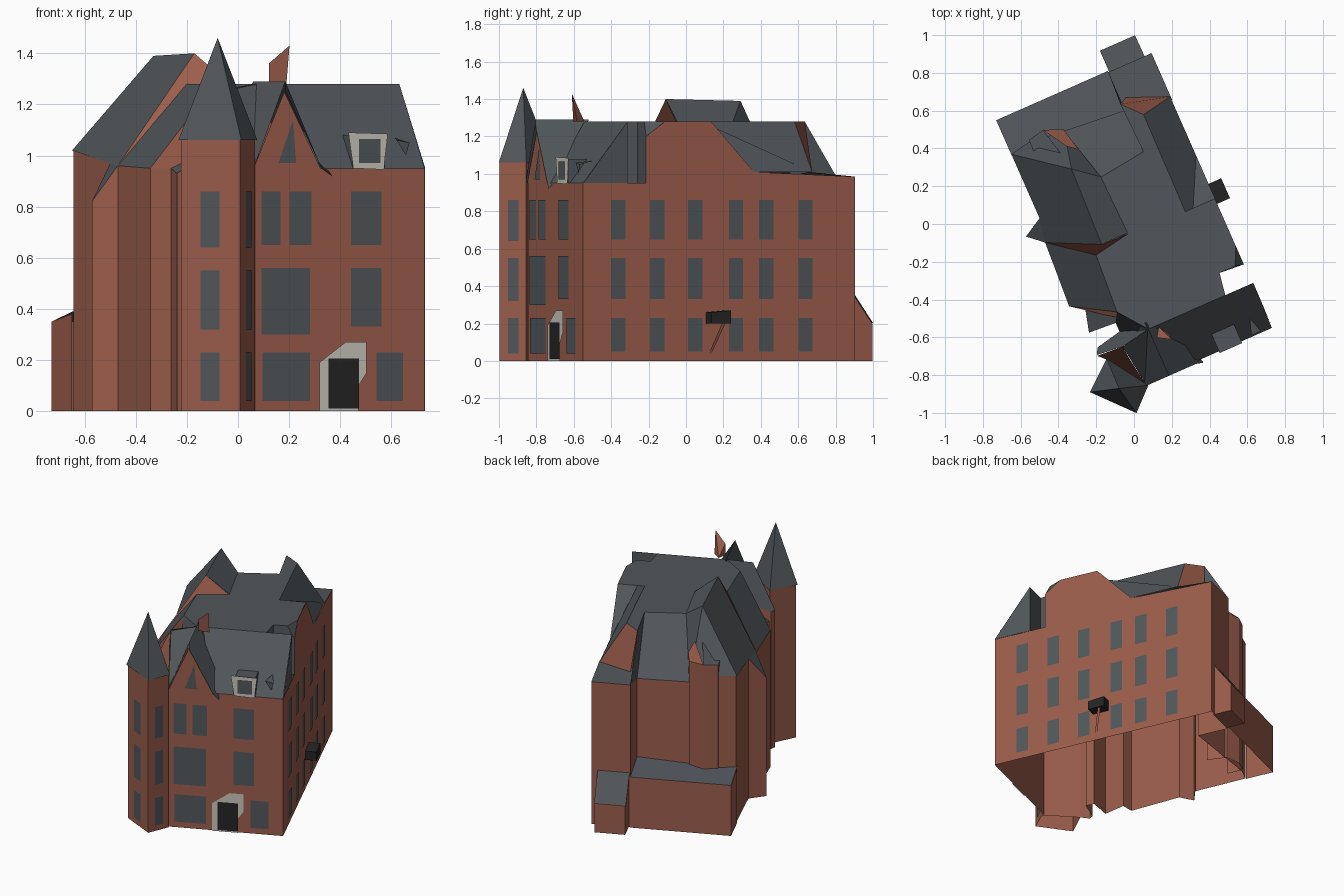
import bpy
import bmesh
from mathutils import Matrix, Vector
from math import radians

cube = bpy.data.objects.get("Cube")
if cube:
    bpy.data.objects.remove(cube)

# The house is built square to its own axes, then turned in plan
TURN = Matrix.Rotation(radians(23.8), 4, 'Z')


def material(name, rgb):
    m = bpy.data.materials.new(name)
    m.use_nodes = True
    col = (*rgb, 1)
    m.diffuse_color = col
    bsdf = m.node_tree.nodes["Principled BSDF"]
    bsdf.inputs["Base Color"].default_value = col
    bsdf.inputs["Roughness"].default_value = 0.9
    return m


BRICK = material("red brick", (.325, .109, .071))
SLATE = material("grey slate", (.083, .094, .103))
STONE = material("pale stone", (.58, .55, .49))
BLACK = material("black", (.018, .018, .019))


def mesh(name, verts, faces, mat, up=False):
    bm = bmesh.new()
    vs = [bm.verts.new(v) for v in verts]
    for f in faces:
        bm.faces.new([vs[i] for i in f])
    bm.normal_update()
    if up:
        for f in bm.faces:
            if f.normal.z < 0:
                f.normal_flip()
    bm.transform(TURN)
    me = bpy.data.meshes.new(name)
    bm.to_mesh(me)
    bm.free()
    me.materials.append(mat)
    ob = bpy.data.objects.new(name, me)
    bpy.context.collection.objects.link(ob)
    return ob


def panel(name, mat, *pts, up=True):
    return mesh(name, pts, [range(len(pts))], mat, up)


def walls(name, path, closed=False):
    # path of (x, y, top), walked clockwise in plan
    verts, faces, n = [], [], len(path)
    for x, y, z in path:
        verts += [(x, y, 0), (x, y, z)]
    for i in range(n if closed else n - 1):
        j = (i + 1) % n
        faces.append((2 * j, 2 * i, 2 * i + 1, 2 * j + 1))
    return mesh(name, verts, faces, BRICK)


def block(name, mat, x0, x1, y0, y1, z0, front_top, back_top):
    v = [(x, y, z) for y, top in ((y0, front_top), (y1, back_top))
         for x, z in ((x0, z0), (x1, z0), (x1, top), (x0, top))]
    f = [(0, 1, 2, 3), (5, 4, 7, 6), (4, 0, 3, 7), (1, 5, 6, 2), (3, 2, 6, 7), (4, 5, 1, 0)]
    return mesh(name, v, f, mat)


def plate(name, mat, a, b, t0, t1, z0, z1, gap=.004):
    # flat pane on the wall running from a to b
    a, b = Vector(a), Vector(b)
    d = (b - a).normalized()
    off = Vector((-d.y, d.x)) * gap
    p, q = a.lerp(b, t0) + off, a.lerp(b, t1) + off
    return panel(name, mat, (*q, z0), (*p, z0), (*p, z1), (*q, z1), up=False)


EAVE, TOP = .95, 1.28
FR, FL, BR = (.446, -.798), (-.286, -.798), (.45, .79)

# Outer walls: front, left side with its bays, and back
walls("outer_walls", [
    (*FR, EAVE), (*FL, EAVE), (-.42, -.6, EAVE), (-.46, -.55, EAVE), (-.44, -.52, EAVE),
    (-.3, -.5, 1.02), (-.3, -.44, 1.02), (-.45, -.43, .93), (-.41, -.28, EAVE), (-.49, -.26, EAVE),
    (-.47, .1, .96), (-.55, .17, .82), (-.445, .23, .97), (-.44, .6, 1.02),
    (-.34, .62, 1.02), (-.14, .6, .95), (.2, .57, .93), (.2, .79, .985), (*BR, .985)])

# Right wall with its raised gable
profile = [(-.798, 0), (.79, 0), (.79, .985), (.2, 1.01), (-.05, TOP), (-.32, TOP),
           (-.43, 1.2), (-.43, EAVE), (-.798, EAVE)]
panel("right_wall", BRICK, *[(.447, y, z) for y, z in profile], up=False)

# Corner tower and spire
tower = [(-.285, -.81), (-.394, -.915), (-.563, -.722), (-.42, -.6)]
walls("tower_walls", [(x, y, 1.06) for x, y in tower], closed=True)
cx, cy = -.424, -.764
ring = [(cx + (x - cx) * 1.07, cy + (y - cy) * 1.04, 1.06) for x, y in tower]
mesh("tower_spire", ring + [(cx, cy, 1.46)], [(1, 0, 4), (2, 1, 4), (3, 2, 4), (0, 3, 4)], SLATE)

# Flat roof deck, open beside the front roof
panel("roof_deck", SLATE, *[(x, y, TOP) for x, y in (
    (-.155, -.54), (.29, -.54), (.31, -.42), (.4, -.42), (.446, -.32), (.446, -.05), (.275, -.05),
    (.28, .51), (.19, .61), (.2, .33), (-.12, .29), (-.2, -.03), (-.25, -.07), (-.27, -.39))])
panel("gable_shoulder", SLATE, (.4, -.42, TOP), (.446, -.43, 1.2), (.446, -.32, TOP))
panel("deck_side", SLATE, (.29, -.54, TOP), (.31, -.42, TOP), (.31, -.42, EAVE), (.29, -.54, EAVE))
panel("deck_return", SLATE, (.31, -.42, TOP), (.4, -.42, TOP), (.446, -.43, 1.2),
      (.446, -.43, EAVE), (.31, -.42, EAVE))

# Front mansard roof
panel("front_roof", SLATE, (*FR, EAVE), (.0, -.798, EAVE), (-.12, -.54, TOP), (.452, -.54, TOP))
panel("front_roof_end", SLATE, (.449, -.798, EAVE), (.449, -.54, EAVE), (.452, -.54, TOP), up=False)
panel("front_roof_back", SLATE, (.449, -.54, EAVE), (.29, -.54, EAVE), (.29, -.54, TOP),
      (.452, -.54, TOP), up=False)

# Front gable with its two roof slopes and triangular pane
panel("front_gable", BRICK, (-.286, -.8, EAVE), (.0, -.8, EAVE), (-.155, -.8, 1.25), up=False)
panel("gable_roof_left", SLATE, (-.29, -.81, .95), (-.155, -.81, 1.29), (-.155, -.5, 1.29),
      (-.28, -.55, 1.1))
panel("gable_roof_right", SLATE, (.04, -.82, .92), (-.0, -.81, .95), (-.155, -.81, 1.25),
      (-.155, -.81, 1.29), (-.155, -.5, 1.29), (.01, -.68, 1.05))
panel("gable_window", SLATE, (-.182, -.805, .97), (-.106, -.805, .97), (-.12, -.805, 1.14), up=False)

# Right slope and valley
panel("right_roof", SLATE, (.447, .2, 1.01), (.447, .54, 1.01), (.28, .51, TOP), (.275, -.05, TOP),
      (.32, -.05, TOP))
panel("right_valley", SLATE, (.447, -.05, TOP), (.447, .2, 1.01), (.32, -.05, TOP))
panel("back_terrace", SLATE, (.45, .52, 1.01), (*BR, .985), (.2, .79, .985), (.2, .58, 1.0))
panel("back_gable", BRICK, (.447, .54, 1.01), (.28, .51, TOP), (.19, .61, TOP), (.23, .63, 1.0))

# Tall left ridge
RB, RF = (-.185, .4, 1.39), (-.2, -.03, 1.4)
panel("ridge_left_slope", SLATE, (-.445, .6, 1.02), (-.445, .23, .97), (-.47, .1, .96), RF, RB)
panel("ridge_right_slope", SLATE, RB, RF, (-.05, -.03, TOP), (-.06, .3, TOP))
panel("ridge_gable", BRICK, (-.47, .1, .96), (-.25, -.07, TOP), (-.05, -.035, TOP), RF, up=False)

# Rear slopes falling from the deck and ridge
panel("back_roof_left", SLATE, RB, (-.445, .6, 1.02), (-.34, .62, 1.02), (-.14, .6, .95))
panel("back_roof_middle", SLATE, (-.12, .29, TOP), (.2, .33, TOP), (.2, .57, .93), (-.14, .6, .95))
panel("back_roof_valley", SLATE, RB, (-.06, .3, TOP), (-.14, .6, .95))
panel("back_roof_cheek", SLATE, (.2, .33, TOP), (.19, .61, TOP), (.2, .79, .985), (.2, .57, .93), up=False)

# Rear stair turret
turret = [(-.33, .52), (-.33, .63), (-.24, .65), (-.14, .61), (-.11, .48)]
walls("turret_walls", [(x, y, 1.1) for x, y in turret])
panel("turret_roof", SLATE, *[(x, y, 1.1) for x, y in turret[:3]], (-.185, .42, 1.24))
panel("turret_gable", BRICK, (-.24, .65, 1.1), (-.14, .61, 1.1), (-.11, .48, 1.1), (-.16, .52, 1.2),
      up=False)

# Left slopes and bays
panel("left_roof", SLATE, (-.47, .1, .96), (-.49, -.26, .95), (-.27, -.39, TOP), (-.25, -.07, TOP))
panel("left_bay_roof", SLATE, (-.445, .23, .97), (-.55, .17, .82), (-.47, .1, .96))
panel("left_gable_end", BRICK, (-.49, -.26, .95), (-.41, -.28, .95), (-.28, -.42, 1.02),
      (-.27, -.39, TOP), up=False)
panel("left_hip", SLATE, (-.41, -.28, .95), (-.45, -.43, .93), (-.3, -.44, 1.02), (-.27, -.4, 1.06))
panel("left_front_roof", SLATE, (-.3, -.44, 1.02), (-.3, -.5, 1.02), (-.155, -.54, TOP),
      (-.27, -.39, TOP))
panel("left_front_slope", SLATE, (-.286, -.8, .95), (-.317, -.57, 1.25), (-.155, -.54, TOP))
panel("left_dormer_gable", BRICK, (-.46, -.56, .95), (-.42, -.6, .95), (-.286, -.798, .95),
      (-.309, -.65, 1.18), (-.317, -.57, 1.26))
panel("left_dormer_roof", SLATE, (-.46, -.555, .95), (-.317, -.57, 1.26), (-.16, -.54, TOP),
      (-.3, -.49, 1.02), (-.44, -.52, .95))

# Broken chimney stack
stack = [(-.133, -.6, TOP), (-.062, -.61, TOP), (-.1, -.55, TOP), (-.133, -.6, 1.36), (-.062, -.64, 1.43)]
mesh("chimney_fin", stack, [(0, 1, 4, 3), (1, 2, 4), (2, 0, 3), (2, 3, 4)], BRICK)

# Low annex and lean-to at the back
walls("annex_walls", [(-.446, .6, .38), (-.446, .797, .35), (.2, .797, .35)])
panel("annex_roof", SLATE, (-.446, .59, .39), (-.446, .797, .35), (.2, .797, .35), (.2, .56, .39))
block("lean_to", BRICK, .21, .405, .78, .91, 0, .38, .2)
panel("lean_to_roof", SLATE, (.205, .78, .39), (.41, .78, .39), (.408, .912, .204), (.205, .912, .204))

# Right wall windows: six columns on three floors
FLOORS = ((.05, .23), (.33, .55), (.65, .86))
for z0, z1 in FLOORS:
    for y in (-.365, -.156, .048, .265, .428, .637):
        q = (y - .18) / .915
        plate("right_window", SLATE, (.447, q + .042), (.447, q - .042), 0, 1, z0, z1)
    plate("tower_window_front", SLATE, tower[1], tower[2], .34, .66, z0 - .01, z1)
    plate("tower_window_side", SLATE, tower[0], tower[1], .28, .68, z0 - .01, z1)

# Facade windows, by distance along the front and height
for x0, x1, z0, z1 in ((-.248, -.046, .04, .23), (.238, .353, .04, .23), (-.253, -.046, .3, .56),
                       (.13, .26, .33, .56), (-.253, -.172, .65, .86), (-.133, -.04, .65, .86),
                       (.13, .26, .65, .86)):
    plate("front_window", SLATE, (x1, FR[1]), (x0, FR[1]), 0, 1, z0, z1)

# Entrance surround and door
surround = [(-.007, 0), (.161, 0), (.161, .1), (.195, .15), (.195, .27), (.105, .27), (-.007, .19)]
panel("entrance_surround", STONE, *[(x, -.806, z) for x, z in surround], up=False)
plate("front_door", BLACK, (.16, -.806), (.03, -.806), 0, 1, .01, .205)

# Front roof dormer and small skylight
block("dormer_body", SLATE, .14, .27, -.808, -.7, .95, 1.08, 1.08)
panel("dormer_frame", STONE, (.135, -.812, .95), (.265, -.812, .945), (.283, -.812, 1.085),
      (.114, -.812, 1.09), up=False)
plate("dormer_window", SLATE, (.25, -.812), (.158, -.812), 0, 1, .97, 1.065)
panel("skylight", SLATE, (.33, -.79, 1.06), (.385, -.79, 1.05), (.37, -.79, 1.0), up=False)
panel("skylight_top", SLATE, (.33, -.79, 1.06), (.385, -.79, 1.05), (.36, -.7, 1.07))

# Side door canopy with its strut
block("side_canopy", BLACK, .445, .52, -.08, .035, .2, .26, .27)
panel("canopy_strut", BRICK, (.45, -.065, .04), (.45, -.05, .04), (.51, .005, .2), (.51, -.015, .2), up=False)
